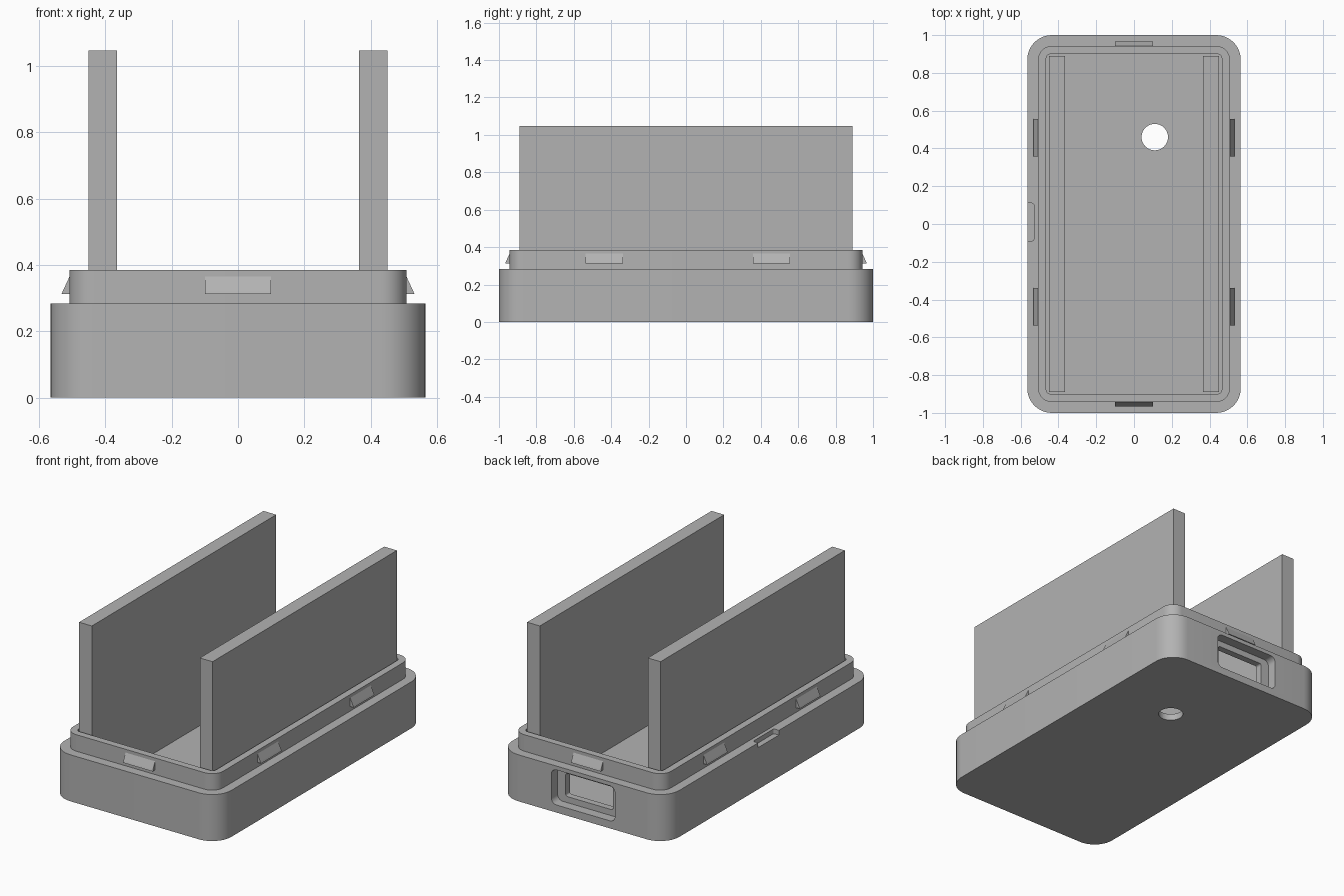
import bpy, bmesh, math
from mathutils import Matrix, Vector

cube = bpy.data.objects.get("Cube")
if cube:
    bpy.data.objects.remove(cube, do_unlink=True)

grey = bpy.data.materials.new("plain grey")
grey.use_nodes = True
COLOUR = (0.45, 0.45, 0.45, 1)
grey.diffuse_color = COLOUR
grey.node_tree.nodes["Principled BSDF"].inputs["Base Color"].default_value = COLOUR


def prism(name, outline, depth, matrix=None):
    """Extrude a flat outline upwards by depth, then place it."""
    bm = bmesh.new()
    face = bm.faces.new([bm.verts.new((x, y, 0)) for x, y in outline])
    top = bmesh.ops.extrude_face_region(bm, geom=[face])["geom"]
    bmesh.ops.translate(bm, vec=(0, 0, depth),
                        verts=[v for v in top if isinstance(v, bmesh.types.BMVert)])
    if matrix:
        bm.transform(matrix)
    bmesh.ops.recalc_face_normals(bm, faces=bm.faces)
    mesh = bpy.data.meshes.new(name)
    bm.to_mesh(mesh)
    bm.free()
    mesh.materials.append(grey)
    obj = bpy.data.objects.new(name, mesh)
    bpy.context.collection.objects.link(obj)
    return obj


def rounded(hx, hy, r, steps=10):
    """Rectangle outline with rounded corners."""
    pts = []
    for i, (sx, sy) in enumerate([(1, 1), (-1, 1), (-1, -1), (1, -1)]):
        for k in range(steps + 1):
            a = math.pi / 2 * (i + k / steps)
            pts.append((sx * (hx - r) + r * math.cos(a), sy * (hy - r) + r * math.sin(a)))
    return pts


def slab(name, hx, hy, r, z0, z1, x=0, y=0):
    return prism(name, rounded(hx, hy, r), z1 - z0, Matrix.Translation((x, y, z0)))


def combine(target, other, operation):
    """Apply a boolean and discard the helper shape."""
    mod = target.modifiers.new("cut", 'BOOLEAN')
    mod.operation, mod.object, mod.solver = operation, other, 'EXACT'
    bpy.context.view_layer.objects.active = target
    bpy.ops.object.modifier_apply(modifier=mod.name)
    bpy.data.objects.remove(other, do_unlink=True)


# Tray body with a narrower raised lip
tray = slab("tray", 0.565, 1.0, 0.13, 0, 0.284)
combine(tray, slab("lip", 0.508, 0.943, 0.075, 0.1, 0.385), 'UNION')

# Cavity and the round hole through the floor
FLOOR = 0.04
combine(tray, slab("cavity", 0.465, 0.9, 0.025, FLOOR, 0.6), 'DIFFERENCE')
combine(tray, slab("floor_hole", 0.07, 0.07, 0.0699, -0.1, 0.1, 0.11, 0.46), 'DIFFERENCE')

# Rear port: wide recess outside, smaller opening behind it
to_back = Matrix.Rotation(math.radians(90), 4, 'X')
for name, hx, hz, r, y0, depth in [("port_recess", 0.215, 0.107, 0.035, 1.1, 0.16),
                                   ("port_opening", 0.16, 0.07, 0.012, 1.0, 0.2)]:
    place = Matrix.Translation((-0.005, y0, 0.153)) @ to_back
    combine(tray, prism(name, rounded(hx, hz, r), depth, place), 'DIFFERENCE')

# Small notch in the ledge on one long side
combine(tray, slab("notch", 0.035, 0.1, 0.012, 0.255, 0.34, -0.565, 0.01), 'DIFFERENCE')

# Tall side plates standing on the floor
for side, x in (("left", 0.408), ("right", -0.408)):
    prism(side + "_plate", [(-0.043, -0.89), (0.043, -0.89), (0.043, 0.89), (-0.043, 0.89)],
          1.047 - FLOOR + 0.005, Matrix.Translation((x, 0, FLOOR - 0.005)))

# Snap clips: wedges with a flat underside around the lip
wedge = [(-0.01, 0.312), (0.024, 0.312), (0.02, 0.322), (0, 0.365), (-0.01, 0.365)]


def clip(name, origin, outward):
    out, up = Vector(outward), Vector((0, 0, 1))
    along = out.cross(up)
    frame = Matrix((out, up, along)).transposed().to_4x4()
    place = Matrix.Translation(Vector(origin) - along * 0.1) @ frame
    prism(name, wedge, 0.2, place)


for sx, side in ((1, "left"), (-1, "right")):
    for y, end in ((0.457, "rear"), (-0.438, "front")):
        clip(f"{side}_{end}_clip", (sx * 0.508, y, 0), (sx, 0, 0))
for sy, end in ((1, "rear"), (-1, "front")):
    clip(f"{end}_clip", (0, sy * 0.943, 0), (0, sy, 0))

# Smooth the round corners, keep edges sharp
bpy.ops.object.select_all(action='DESELECT')
tray.select_set(True)
bpy.context.view_layer.objects.active = tray
bpy.ops.object.shade_smooth_by_angle(angle=math.radians(30))
